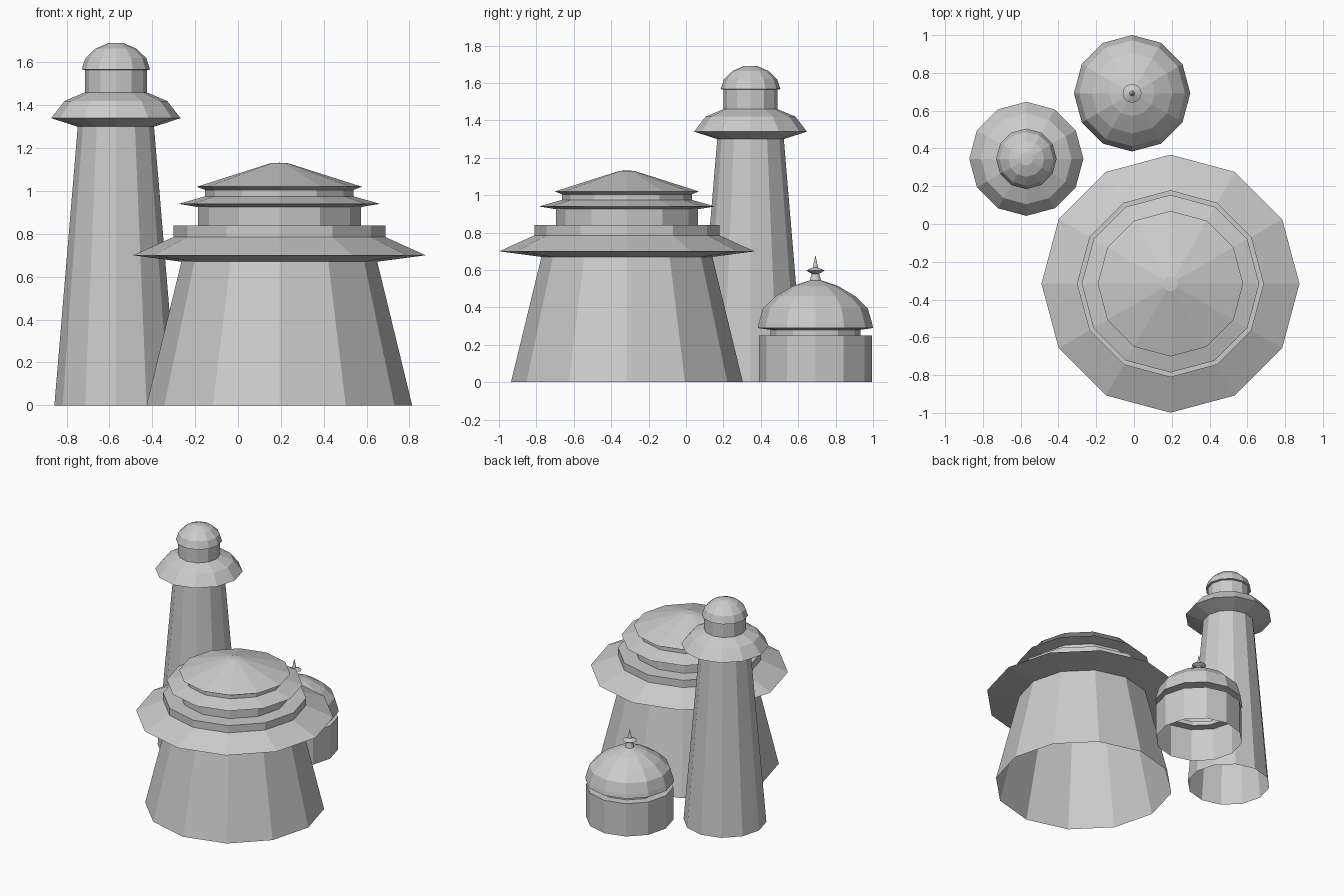
import bpy
import bmesh
from math import cos, sin, tau

SIDES = 12

cube = bpy.data.objects.get("Cube")
if cube:
    bpy.data.objects.remove(cube, do_unlink=True)

# Single plaster material
plaster = bpy.data.materials.new("plain grey plaster")
plaster.use_nodes = True
grey = (0.6, 0.6, 0.6, 1)
plaster.diffuse_color = grey
plaster.node_tree.nodes["Principled BSDF"].inputs["Base Color"].default_value = grey


def turned(name, centre, profile):
    """Revolve (radius, height) points, bottom to top; radius 0 closes to a tip."""
    bm = bmesh.new()
    rings = []
    for r, z in profile:
        count = SIDES if r > 0 else 1
        rings.append([bm.verts.new((r * cos(tau * i / SIDES), r * sin(tau * i / SIDES), z))
                      for i in range(count)])
    for low, high in zip(rings, rings[1:]):
        for i in range(SIDES):
            j = (i + 1) % SIDES
            if len(high) == 1:
                bm.faces.new((low[i], low[j], high[0]))
            else:
                bm.faces.new((low[i], low[j], high[j], high[i]))
    mesh = bpy.data.meshes.new(name)
    bm.to_mesh(mesh)
    bm.free()
    mesh.materials.append(plaster)
    obj = bpy.data.objects.new(name, mesh)
    obj.location = (*centre, 0)
    bpy.context.collection.objects.link(obj)
    return obj


# Main hall: tapered wall, wide eave and stacked roof tiers
hall = (0.193, -0.316)
turned("hall_wall", hall, [(0.62, 0), (0.457, 0.67)])
turned("hall_lower_roof", hall,
       [(0.457, 0.67), (0.683, 0.7), (0.495, 0.785), (0.495, 0.84), (0.38, 0.84)])
turned("hall_middle_roof", hall,
       [(0.38, 0.84), (0.38, 0.925), (0.47, 0.94), (0.347, 0.975)])
turned("hall_top_roof", hall,
       [(0.347, 0.975), (0.347, 1.005), (0.385, 1.02), (0.04, 1.13), (0, 1.132)])

# Tall tower: tapered shaft, flared gallery and domed lantern
tower = (-0.57, 0.345)
turned("tower_shaft", tower, [(0.287, 0), (0.178, 1.3)])
turned("tower_gallery", tower,
       [(0.178, 1.3), (0.302, 1.34), (0.24, 1.42), (0.145, 1.46)])
turned("tower_lantern", tower, [(0.145, 1.46), (0.145, 1.565)])
turned("tower_dome", tower,
       [(0.145, 1.565), (0.16, 1.567), (0.142, 1.62), (0.095, 1.665), (0.035, 1.69), (0, 1.692)])

# Small domed hut: drum, recessed neck, dome and finial
hut = (-0.01, 0.692)
turned("hut_drum", hut, [(0.302, 0), (0.302, 0.25), (0.24, 0.25), (0.24, 0.28)])
turned("hut_dome", hut,
       [(0.24, 0.28), (0.308, 0.29), (0.302, 0.32), (0.28, 0.395),
        (0.213, 0.46), (0.12, 0.515), (0.03, 0.545)])
turned("hut_finial", hut,
       [(0.03, 0.545), (0.02, 0.58), (0.05, 0.597), (0.014, 0.613), (0, 0.68)])
